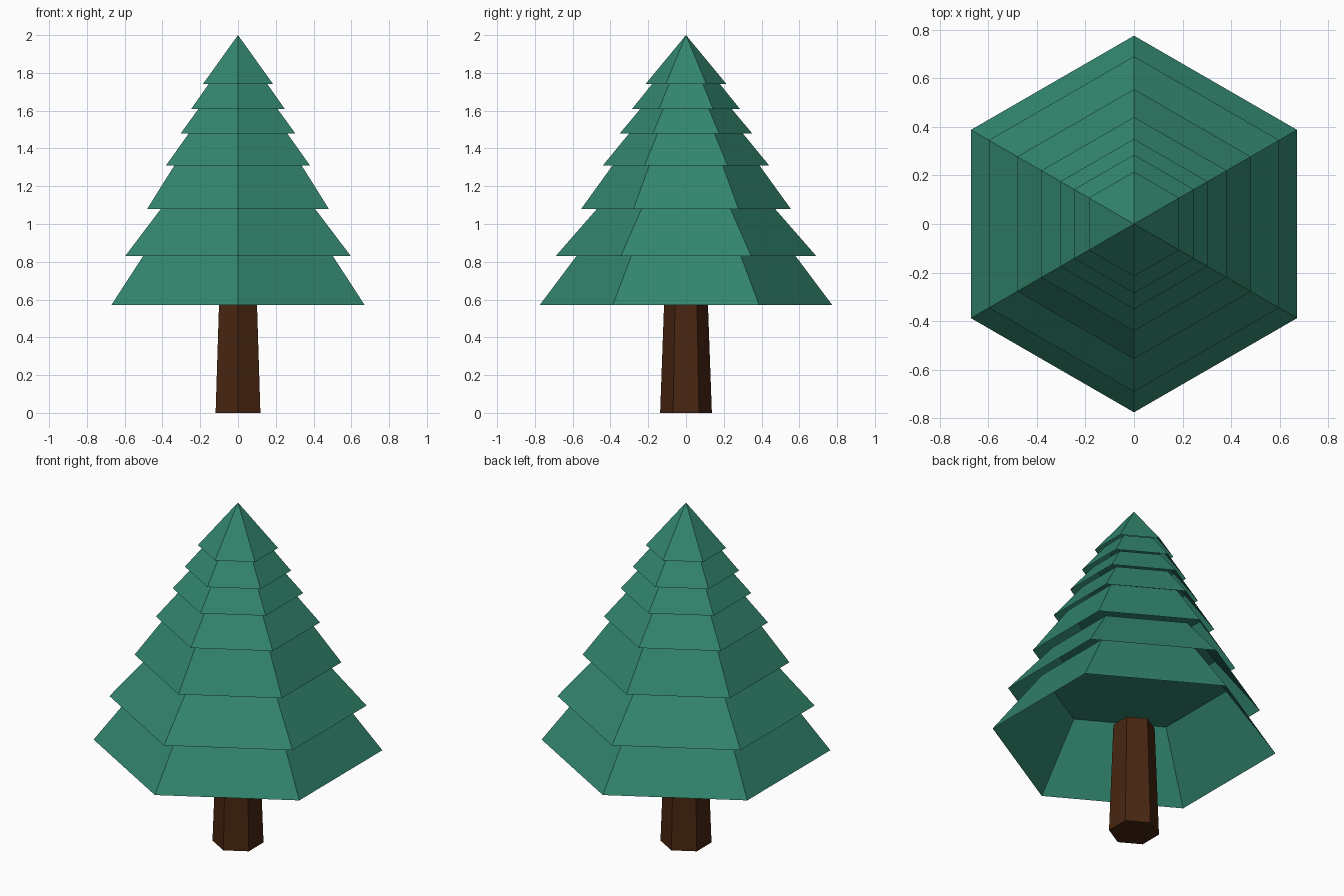
import bpy, bmesh, math

if "Cube" in bpy.data.objects:
    bpy.data.objects.remove(bpy.data.objects["Cube"])


def material(name, rgb):
    m = bpy.data.materials.new(name)
    m.diffuse_color = (*rgb, 1)
    m.use_nodes = True
    m.node_tree.nodes["Principled BSDF"].inputs["Base Color"].default_value = m.diffuse_color
    return m


green = material("needle green", (0.032, 0.235, 0.156))
brown = material("bark brown", (0.065, 0.019, 0.0056))


def hex_frustum(name, z0, r0, z1, r1, mat, bottom):
    """Six-sided flat-shaded frustum (or cone), corners on the y axis."""
    bm = bmesh.new()

    def ring(r, z):
        angles = [math.radians(90 + 60 * i) for i in range(6)]
        return [bm.verts.new((r * math.cos(a), r * math.sin(a), z)) for a in angles]

    low = ring(r0, z0)
    if r1 > 0:
        high = ring(r1, z1)
        bm.faces.new(high)
    else:
        high = [bm.verts.new((0, 0, z1))] * 6
    for i in range(6):
        j = (i + 1) % 6
        corners = [low[i], low[j], high[j]]
        if r1 > 0:
            corners.append(high[i])
        bm.faces.new(corners)
    if bottom:
        bm.faces.new(low[::-1])
    mesh = bpy.data.meshes.new(name)
    bm.to_mesh(mesh)
    bm.free()
    mesh.materials.append(mat)
    obj = bpy.data.objects.new(name, mesh)
    bpy.context.collection.objects.link(obj)
    return obj


# Trunk, ending just inside the lowest skirt
hex_frustum("trunk", 0, 0.137, 0.66, 0.113, brown, True)

# Hollow branch skirts, open below and closed on top: (z0, r0, z1, r1)
tiers = [
    (0.57, 0.775, 0.93, 0.505),
    (0.83, 0.69, 1.11, 0.445),
    (1.08, 0.555, 1.35, 0.36),
    (1.31, 0.44, 1.505, 0.28),
    (1.48, 0.35, 1.635, 0.22),
    (1.61, 0.285, 1.765, 0.16),
    (1.74, 0.215, 2.0, 0.0),
]
for n, (z0, r0, z1, r1) in enumerate(tiers, 1):
    hex_frustum(f"branch_tier_{n}", z0, r0, z1, r1, green, False)
